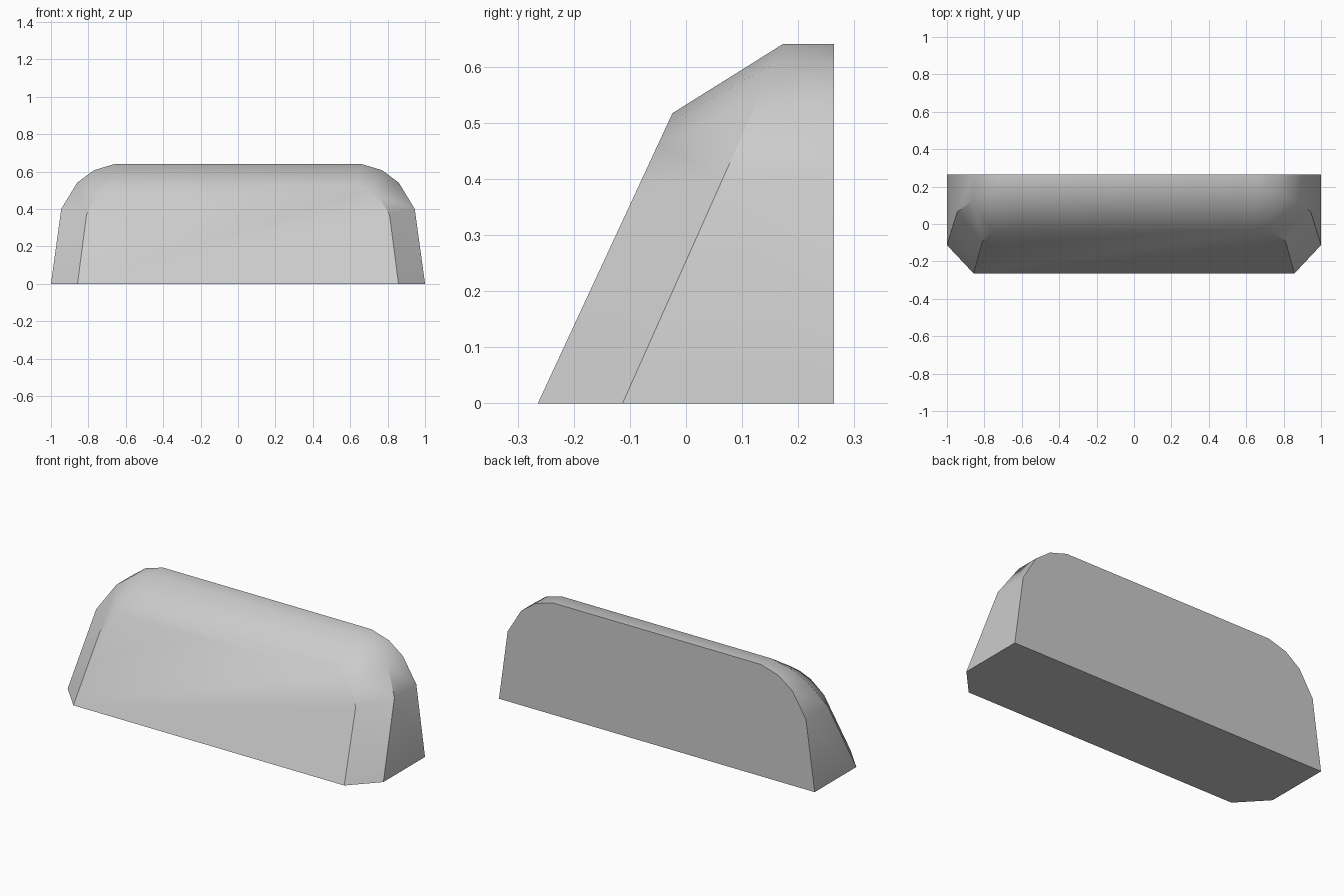
import bpy
import bmesh
import math

cube = bpy.data.objects.get("Cube")
if cube:
    bpy.data.objects.remove(cube, do_unlink=True)

# Half outlines (x, z), from the base up to the flat top
OUTER = [(1.0, 0.0), (0.945, 0.40), (0.86, 0.54), (0.77, 0.607), (0.66, 0.64)]
INNER = [(0.858, 0.0), (0.81, 0.37), (0.755, 0.463), (0.70, 0.50), (0.635, 0.517)]
BACK_Y = 0.264


def ring(bm, half, depth):
    """Mirrored arch of vertices, its y given by height."""
    arch = half + [(-x, z) for x, z in reversed(half)]
    return [bm.verts.new((x, depth(z), z)) for x, z in arch]


# Light grey material
grey = bpy.data.materials.new("light grey")
grey.use_nodes = True
colour = (0.6, 0.6, 0.6, 1.0)
grey.diffuse_color = colour
grey.node_tree.nodes["Principled BSDF"].inputs["Base Color"].default_value = colour

# Chamfered wedge: upright back, leaning shoulder and leaning front
bm = bmesh.new()
rings = [
    ring(bm, OUTER, lambda z: BACK_Y),
    ring(bm, OUTER, lambda z: -0.113 + 0.446 * z),
    ring(bm, INNER, lambda z: -0.264 + 0.464 * z),
]
for a, b in zip(rings, rings[1:]):
    for i in range(len(a) - 1):
        bm.faces.new((a[i], a[i + 1], b[i + 1], b[i]))

# Back, front and base
bm.faces.new(rings[0])
bm.faces.new(rings[-1])
bm.faces.new([r[0] for r in rings] + [r[-1] for r in reversed(rings)])
bmesh.ops.recalc_face_normals(bm, faces=bm.faces)

mesh = bpy.data.meshes.new("wedge_body")
bm.to_mesh(mesh)
bm.free()
mesh.materials.append(grey)
body = bpy.data.objects.new("wedge_body", mesh)
bpy.context.collection.objects.link(body)

# Soft shading over the gentle bends, crisp main edges
bpy.context.view_layer.objects.active = body
body.select_set(True)
bpy.ops.object.shade_smooth_by_angle(angle=math.radians(36))
